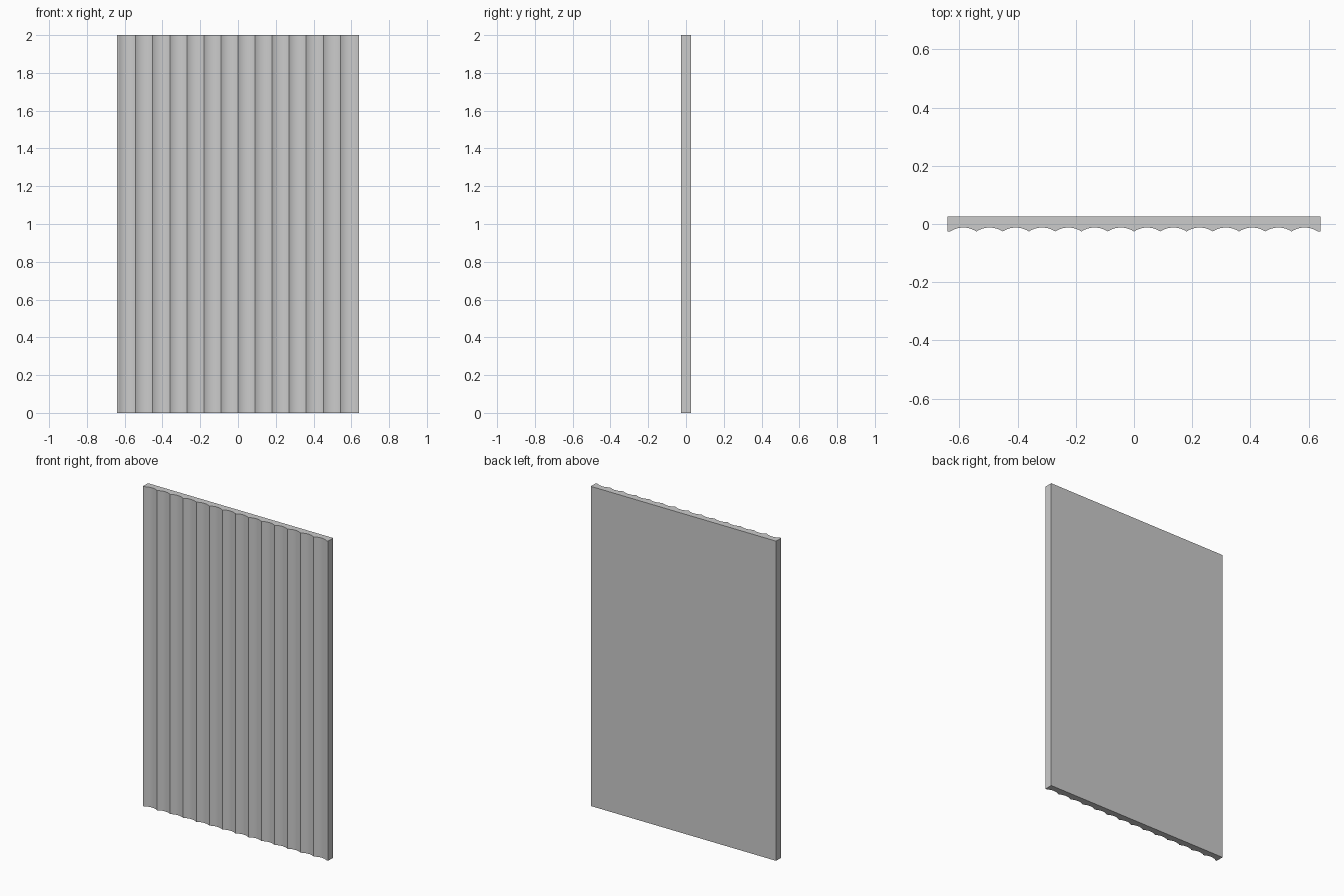
import bpy, bmesh, math

if "Cube" in bpy.data.objects:
    bpy.data.objects.remove(bpy.data.objects["Cube"])

W, H, D = 0.641, 2.0, 0.0257      # half width, height, half depth
N, PITCH, SAG, SEG = 14, 0.0903, 0.0135, 10

# Front edge profile: a row of concave circular flutes with narrow end lands
half = PITCH / 2
R = (half ** 2 + SAG ** 2) / (2 * SAG)
ang = math.asin(half / R)
profile = [(-W, -D)]
for i in range(N):
    cx = (i - (N - 1) / 2) * PITCH
    for s in range(SEG + (i == N - 1)):
        a = -ang + 2 * ang * s / SEG
        profile.append((cx + R * math.sin(a), -D + SAG - R + R * math.cos(a)))
profile += [(W, -D), (W, D), (-W, D)]

# Fluted panel: profile extruded upwards
bm = bmesh.new()
face = bm.faces.new([bm.verts.new((x, y, 0)) for x, y in profile])
ext = bmesh.ops.extrude_face_region(bm, geom=[face])
top = [v for v in ext["geom"] if isinstance(v, bmesh.types.BMVert)]
bmesh.ops.translate(bm, verts=top, vec=(0, 0, H))
bmesh.ops.recalc_face_normals(bm, faces=bm.faces)
mesh = bpy.data.meshes.new("fluted_panel")
bm.to_mesh(mesh)
bm.free()
panel = bpy.data.objects.new("fluted_panel", mesh)
bpy.context.collection.objects.link(panel)

# Smooth flutes, sharp ridges
bpy.context.view_layer.objects.active = panel
panel.select_set(True)
bpy.ops.object.shade_smooth_by_angle(angle=math.radians(25))
